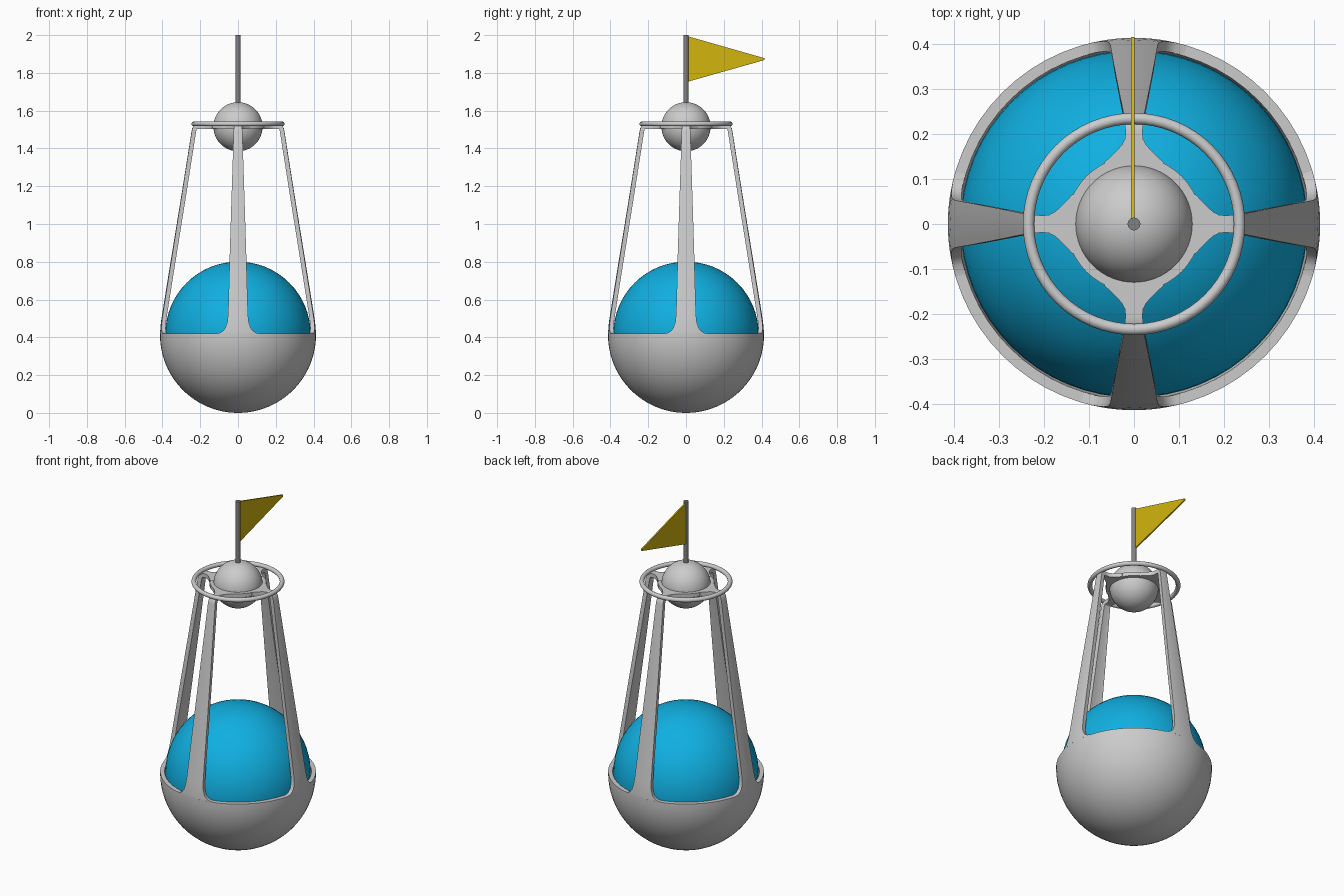
import bpy, bmesh, math
from mathutils import Matrix

if "Cube" in bpy.data.objects:
    bpy.data.objects.remove(bpy.data.objects["Cube"])


def material(name, rgb):
    m = bpy.data.materials.new(name)
    m.diffuse_color = (*rgb, 1)
    m.use_nodes = True
    m.node_tree.nodes["Principled BSDF"].inputs["Base Color"].default_value = m.diffuse_color
    return m


GREY = material("light grey", (0.60, 0.60, 0.60))
DARK = material("dark grey", (0.22, 0.22, 0.22))
BLUE = material("blue", (0.005, 0.43, 0.75))
YELLOW = material("yellow", (0.65, 0.46, 0.004))


def finish(name, bm, mat, angle=40):
    bmesh.ops.recalc_face_normals(bm, faces=bm.faces[:])
    me = bpy.data.meshes.new(name)
    bm.to_mesh(me)
    bm.free()
    ob = bpy.data.objects.new(name, me)
    bpy.context.collection.objects.link(ob)
    me.materials.append(mat)
    bpy.ops.object.select_all(action='DESELECT')
    ob.select_set(True)
    bpy.context.view_layer.objects.active = ob
    bpy.ops.object.shade_smooth_by_angle(angle=math.radians(angle))
    return ob


def sphere(name, r, z, mat):
    bm = bmesh.new()
    bmesh.ops.create_uvsphere(bm, u_segments=64, v_segments=32, radius=r,
                              matrix=Matrix.Translation((0, 0, z)))
    return finish(name, bm, mat)


def cylinder(name, r, z0, z1, mat):
    bm = bmesh.new()
    bmesh.ops.create_cone(bm, cap_ends=True, segments=48, radius1=r, radius2=r, depth=z1 - z0,
                          matrix=Matrix.Translation((0, 0, (z0 + z1) / 2)))
    return finish(name, bm, mat)


def lathe(name, profile, mat, steps=64, closed=False):
    bm = bmesh.new()
    vs = [bm.verts.new((r, 0, z)) for r, z in profile]
    pairs = list(zip(vs, vs[1:])) + ([(vs[-1], vs[0])] if closed else [])
    edges = [bm.edges.new(p) for p in pairs]
    bmesh.ops.spin(bm, geom=vs + edges, cent=(0, 0, 0), axis=(0, 0, 1),
                   angle=2 * math.pi, steps=steps)
    bmesh.ops.remove_doubles(bm, verts=bm.verts[:], dist=1e-5)
    return finish(name, bm, mat)


# Globe sitting in a hemispherical bowl with a thick rim
CZ, RO, RI = 0.416, 0.413, 0.389
sphere("globe", 0.385, CZ, BLUE)
quarter = [i * math.pi / 48 for i in range(25)]
outer = [(RO * math.sin(a), 0.413 - RO * math.cos(a)) for a in quarter]
inner = [(RI * math.sin(a), 0.413 - RI * math.cos(a)) for a in reversed(quarter)]
lathe("bowl", outer + [(RO, 0.42), (RI, 0.42)] + inner, GREY)

# Four tapering arms: outer path as (radius, height, half width), flared at both ends
PATH = [(.413, .42, .118), (.413, .424, .095), (.412, .434, .079), (.411, .45, .067),
        (.408, .48, .057), (.402, .52, .053), (.386, .62, .050), (.357, .80, .045),
        (.300, 1.15, .034), (.246, 1.49, .023), (.242, 1.508, .022), (.234, 1.520, .021),
        (.222, 1.526, .020), (.205, 1.527, .019), (.190, 1.527, .020), (.178, 1.527, .027),
        (.168, 1.527, .037), (.159, 1.527, .050), (.152, 1.527, .066), (.12, 1.527, .066)]
THICK, N = 0.023, 8
arms = bmesh.new()
for k in range(4):
    loops = []
    for i, (r, z, w) in enumerate(PATH):
        a, b = PATH[max(i - 1, 0)], PATH[min(i + 1, len(PATH) - 1)]
        dr, dz = b[0] - a[0], b[1] - a[1]
        d = math.hypot(dr, dz)
        ri, zi = r - dz / d * THICK, z + dr / d * THICK
        ang = math.asin(w / r)
        loop = []
        for s, rr, zz in ((1, r, z), (-1, ri, zi)):
            for j in range(N + 1):
                t = s * (2 * j / N - 1) * ang + k * math.pi / 2
                loop.append(arms.verts.new((rr * math.cos(t), rr * math.sin(t), zz)))
        loops.append(loop)
    n = len(loops[0])
    for p, q in zip(loops, loops[1:]):
        for j in range(n):
            arms.faces.new((p[j], p[(j + 1) % n], q[(j + 1) % n], q[j]))
    arms.faces.new(loops[0])
    arms.faces.new(loops[-1])
finish("arms", arms, GREY)

# Hub plate, guard ring and ball at the top
cylinder("hub_plate", 0.150, 1.5045, 1.5265, GREY)
circle = [i * math.pi / 8 for i in range(16)]
lathe("guard_ring", [(0.234 + 0.0125 * math.cos(a), 1.53 + 0.0125 * math.sin(a)) for a in circle],
      GREY, closed=True)
sphere("top_ball", 0.13, 1.515, GREY)

# Flagpole and pennant
cylinder("flagpole", 0.014, 1.63, 2.0, DARK)
flag = bmesh.new()
tri = [(0.005, 1.995), (0.005, 1.752), (0.415, 1.868), (0.415, 1.878)]
face = flag.faces.new([flag.verts.new((-0.007, y, z)) for y, z in tri])
ext = bmesh.ops.extrude_face_region(flag, geom=[face])
bmesh.ops.translate(flag, vec=(0.008, 0, 0),
                    verts=[v for v in ext["geom"] if isinstance(v, bmesh.types.BMVert)])
finish("pennant", flag, YELLOW)
